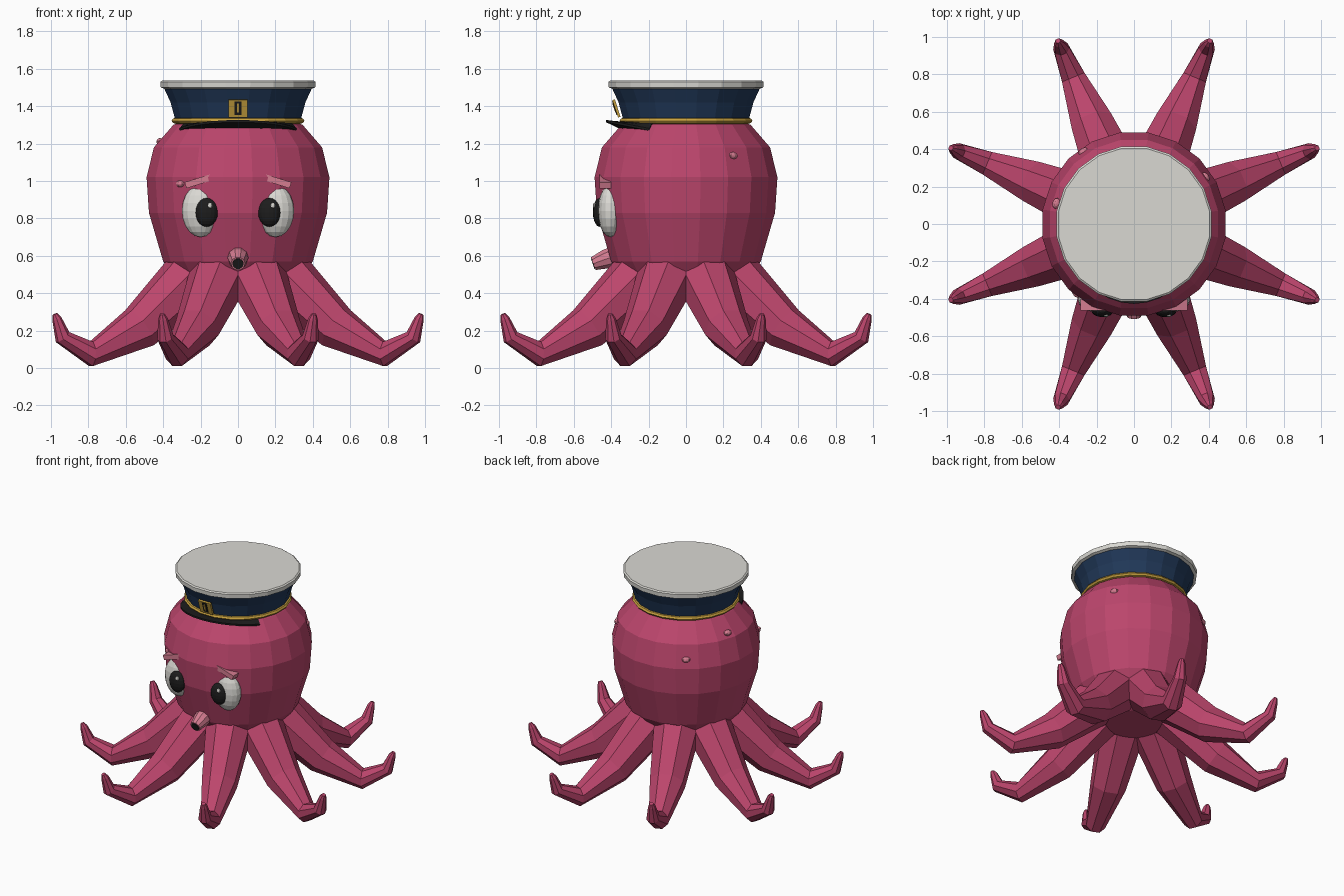
import bpy, bmesh, math
from mathutils import Vector, Matrix

old = bpy.data.objects.get("Cube")
if old:
    bpy.data.objects.remove(old, do_unlink=True)


def material(name, rgb):
    m = bpy.data.materials.new(name)
    m.use_nodes = True
    m.diffuse_color = (*rgb, 1)
    m.node_tree.nodes["Principled BSDF"].inputs["Base Color"].default_value = (*rgb, 1)
    return m


rose = material("rose skin", (0.50, 0.06, 0.15))
pink = material("light pink", (0.66, 0.20, 0.28))
white = material("warm white", (0.70, 0.69, 0.65))
navy = material("navy cloth", (0.015, 0.04, 0.10))
gold = material("gold trim", (0.58, 0.36, 0.05))
black = material("black", (0.012, 0.012, 0.012))


def finish(name, bm, mat):
    bmesh.ops.recalc_face_normals(bm, faces=bm.faces)
    mesh = bpy.data.meshes.new(name)
    bm.to_mesh(mesh)
    bm.free()
    mesh.materials.append(mat)
    ob = bpy.data.objects.new(name, mesh)
    bpy.context.collection.objects.link(ob)
    return ob


def loft(name, rings, mat):
    """Skin a list of closed point rings and cap both ends."""
    bm = bmesh.new()
    loops = [[bm.verts.new(p) for p in ring] for ring in rings]
    n = len(loops[0])
    for a, b in zip(loops, loops[1:]):
        for i in range(n):
            j = (i + 1) % n
            bm.faces.new((a[i], a[j], b[j], b[i]))
    bm.faces.new(loops[0])
    bm.faces.new(loops[-1])
    return finish(name, bm, mat)


def lathe(name, profile, mat, sides=20):
    angles = [math.tau * (i + 0.5) / sides for i in range(sides)]
    return loft(name, [[(r * math.cos(a), r * math.sin(a), z) for a in angles]
                       for r, z in profile], mat)


def ellipsoid(name, center, size, mat, turn=0, u=16, v=10):
    bm = bmesh.new()
    bmesh.ops.create_uvsphere(bm, u_segments=u, v_segments=v, radius=1)
    bm.transform(Matrix.Translation(center) @ Matrix.Rotation(turn, 4, "Z")
                 @ Matrix.Diagonal((*size, 1)))
    return finish(name, bm, mat)


def box(name, center, size, mat, turn=0, axis="Y"):
    bm = bmesh.new()
    bmesh.ops.create_cube(bm, size=1)
    bm.transform(Matrix.Translation(center) @ Matrix.Rotation(turn, 4, axis)
                 @ Matrix.Diagonal((*size, 1)))
    return finish(name, bm, mat)


def tube(name, path, sides, mat):
    """Tapered tube along (point, radius) pairs lying in one upright plane."""
    pts = [Vector(p) for p, r in path]
    flat = pts[-1] - pts[0]
    side = Vector((-flat.y, flat.x, 0)).normalized()
    rings = []
    for i, (p, r) in enumerate(path):
        before = (pts[i] - pts[i - 1]).normalized() if i else Vector()
        after = (pts[i + 1] - pts[i]).normalized() if i + 1 < len(pts) else Vector()
        up = (before + after).normalized().cross(side)
        angles = [math.tau * (k + 0.5) / sides for k in range(sides)]
        rings.append([pts[i] + r * (math.cos(a) * up + math.sin(a) * side) for a in angles])
    return loft(name, rings, mat)


# Head and body
lathe("body", [(0.18, 0.37), (0.30, 0.42), (0.405, 0.57), (0.482, 0.83), (0.495, 1.02),
               (0.455, 1.18), (0.35, 1.30), (0.2, 1.36)], rose)

# Eight curling tentacles
arm = [(0.27, 0.485, 0.16), (0.57, 0.215, 0.122), (0.85, 0.075, 0.07),
       (1.015, 0.165, 0.045), (1.048, 0.262, 0.026), (1.06, 0.288, 0.014)]
for k in range(8):
    a = math.radians(22.5 + 45 * k)
    tube(f"tentacle_{k + 1}",
         [((r * math.cos(a), r * math.sin(a), z), w) for r, z, w in arm], 8, rose)

# Eyes and brows
for s, label in ((1, "left"), (-1, "right")):
    ellipsoid(f"{label}_eye", (s * 0.2, -0.405, 0.84), (0.1, 0.066, 0.14), white)
    ellipsoid(f"{label}_pupil", (s * 0.168, -0.462, 0.832), (0.06, 0.036, 0.077), black)
    ellipsoid(f"{label}_eye_glint", (s * 0.168 + 0.018, -0.488, 0.868),
              (0.014, 0.01, 0.016), white, u=8, v=6)
    box(f"{label}_brow", (s * 0.19, -0.432, 1.005), (0.19, 0.06, 0.034), pink, s * 0.30)

# Funnel mouth with a dark opening
tube("funnel", [((0, -0.37, 0.602), 0.058), ((0, -0.43, 0.582), 0.054),
                ((0, -0.495, 0.558), 0.038)], 10, pink)
tube("funnel_opening", [((0, -0.49, 0.56), 0.03), ((0, -0.499, 0.557), 0.03)], 10, black)

# Small skin bumps
for k, (x, y, z) in enumerate([(0.38, 0.25, 1.135), (-0.27, 0.385, 1.08),
                               (-0.415, 0.11, 1.21), (-0.305, -0.37, 0.985)]):
    ellipsoid(f"skin_bump_{k + 1}", (x, y, z), (0.022, 0.03, 0.02), pink,
              math.atan2(y, x), 8, 6)

# Cap
lathe("cap_band", [(0.335, 1.305), (0.352, 1.31), (0.36, 1.322), (0.352, 1.334),
                   (0.335, 1.338)], gold)
lathe("cap_side", [(0.335, 1.31), (0.343, 1.34), (0.365, 1.42), (0.402, 1.50)], navy)
lathe("cap_top", [(0.40, 1.493), (0.418, 1.50), (0.42, 1.53), (0.41, 1.537)], white)

# Upswept crescent visor
visor = []
for i in range(13):
    t = math.radians(-58 + 116 * i / 12)
    lift = max(0.0, math.cos(t * 90 / 58))
    inner, outer = 0.335, 0.37 + 0.057 * lift
    z_out = 1.275 + 0.045 * lift
    visor.append([(r * math.sin(t), -r * math.cos(t), z) for r, z in
                  ((inner, 1.27), (outer, z_out - 0.006),
                   (outer, z_out + 0.006), (inner, 1.315))])
loft("visor", visor, black)

# Badge leaning with the cap side
lean = math.radians(18)
box("badge", (0, -0.372, 1.388), (0.1, 0.014, 0.098), gold, lean, "X")
box("badge_inset", (0, -0.379, 1.39), (0.036, 0.009, 0.076), black, lean, "X")
box("badge_bar", (0, -0.383, 1.391), (0.012, 0.007, 0.05), gold, lean, "X")
